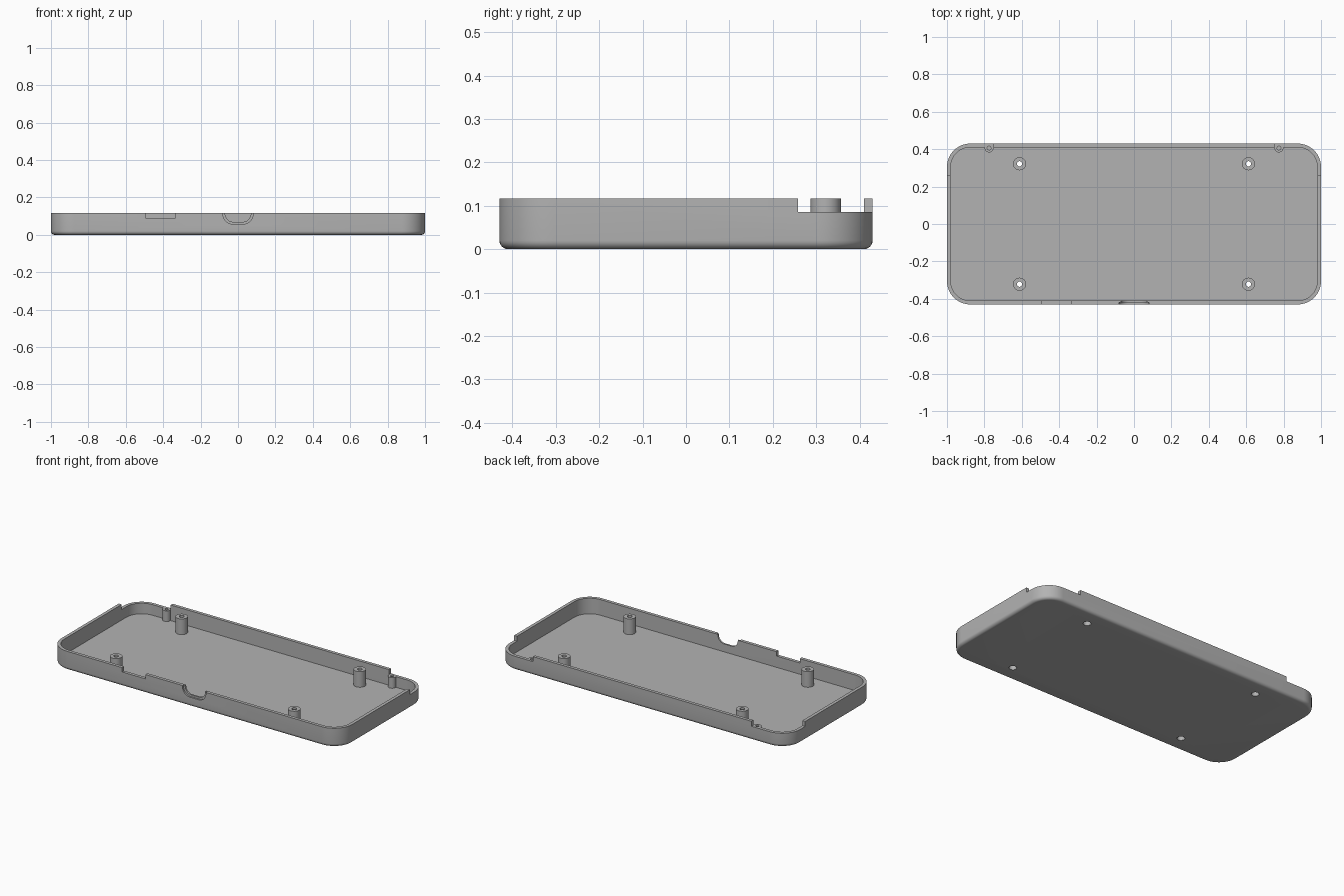
import bpy, bmesh, math

cube = bpy.data.objects.get("Cube")
if cube:
    bpy.data.objects.remove(cube, do_unlink=True)

LX, LY, H = 1.0, 0.43, 0.117      # half length, half depth, height
WALL, FLOOR, LOW = 0.02, 0.02, 0.086
CORNER, FILLET = 0.125, 0.02

grey = bpy.data.materials.new("mid_grey")
grey.use_nodes = True
colour = (0.45, 0.45, 0.45, 1)
grey.diffuse_color = colour
grey.node_tree.nodes["Principled BSDF"].inputs["Base Color"].default_value = colour


def finish(bm, name):
    bmesh.ops.recalc_face_normals(bm, faces=bm.faces)
    mesh = bpy.data.meshes.new(name)
    bm.to_mesh(mesh)
    bm.free()
    mesh.materials.append(grey)
    ob = bpy.data.objects.new(name, mesh)
    bpy.context.collection.objects.link(ob)
    return ob


def smooth(ob):
    bpy.ops.object.select_all(action='DESELECT')
    ob.select_set(True)
    bpy.context.view_layer.objects.active = ob
    bpy.ops.object.shade_smooth_by_angle(angle=math.radians(30))


def loft(rings, name, caps=True):
    """Bridge equal-sized rings; cap the ends or close the loft on itself."""
    bm = bmesh.new()
    loops = [[bm.verts.new(p) for p in ring] for ring in rings]
    pairs = list(zip(loops, loops[1:]))
    if not caps:
        pairs.append((loops[-1], loops[0]))
    for a, b in pairs:
        for i in range(len(a)):
            j = (i + 1) % len(a)
            bm.faces.new((a[i], a[j], b[j], b[i]))
    if caps:
        bm.faces.new(loops[0])
        bm.faces.new(loops[-1])
    return finish(bm, name)


def rounded_ring(inset, z, seg=14):
    r = CORNER - inset
    pts = []
    for k, (sx, sy) in enumerate([(1, 1), (-1, 1), (-1, -1), (1, -1)]):
        for i in range(seg + 1):
            a = math.pi / 2 * (k + i / seg)
            pts.append((sx * (LX - CORNER) + r * math.cos(a),
                        sy * (LY - CORNER) + r * math.sin(a), z))
    return pts


def circle(x, y, r, z, seg=32):
    return [(x + r * math.cos(math.tau * i / seg),
             y + r * math.sin(math.tau * i / seg), z) for i in range(seg)]


def box(x0, x1, y0, y1, z0, z1):
    return loft([[(x0, y0, z), (x1, y0, z), (x1, y1, z), (x0, y1, z)]
                 for z in (z0, z1)], "cutter")


def port(half, bottom, y0, y1, r=0.05, seg=10):
    """U-shaped opening with rounded lower corners."""
    prof = [(half, H + 0.05), (-half, H + 0.05)]
    for cx, start in ((-half + r, math.pi), (half - r, 1.5 * math.pi)):
        for i in range(seg + 1):
            a = start + math.pi / 2 * i / seg
            prof.append((cx + r * math.cos(a), bottom + r + r * math.sin(a)))
    return loft([[(x, y, z) for x, z in prof] for y in (y0, y1)], "cutter")


def cut(ob, cutter):
    cutter.hide_render = True
    mod = ob.modifiers.new("cut", 'BOOLEAN')
    mod.operation, mod.solver, mod.object = 'DIFFERENCE', 'EXACT', cutter
    bpy.context.view_layer.objects.active = ob
    bpy.ops.object.modifier_apply(modifier=mod.name)
    bpy.data.objects.remove(cutter, do_unlink=True)


# Tray shell: rounded bottom edge, straight wall, hollow inside
rings = []
for i in range(7):
    a = math.pi / 2 * i / 6
    rings.append(rounded_ring(FILLET * (1 - math.sin(a)), FILLET * (1 - math.cos(a))))
rings += [rounded_ring(0, H), rounded_ring(WALL, H), rounded_ring(WALL, FLOOR)]
tray = loft(rings, "tray_shell")

# Lowered rear corners
for s in (-1, 1):
    x0, x1 = sorted((s * 0.75, s * 1.1))
    cut(tray, box(x0, x1, 0.258, 0.5, LOW, 0.2))

# Front notch and stepped port opening
cut(tray, box(-0.495, -0.335, -0.5, -0.39, 0.09, 0.2))
cut(tray, port(0.069, 0.069, -0.5, -0.39, 0.045))
cut(tray, port(0.08, 0.058, -0.5, -0.42))

# Screw posts with a through hole and a wider recess from below
for sx in (-1, 1):
    for sy in (-1, 1):
        x, y = sx * 0.612, sy * 0.322
        cut(tray, loft([circle(x, y, 0.022, z) for z in (-0.05, 0.05)], "cutter"))
        side = ("left" if sx > 0 else "right") + ("_rear" if sy > 0 else "_front")
        post = loft([circle(x, y, r, z) for r, z in (
            (0.035, FLOOR), (0.035, H), (0.014, H), (0.014, 0.045),
            (0.022, 0.045), (0.022, FLOOR))], "screw_post_" + side, caps=False)
        smooth(post)

# Small pegs with blind holes, merged into the rear wall
for s in (-1, 1):
    x, y = s * 0.775, 0.406
    cut(tray, loft([circle(x, y, 0.01, z) for z in (0.04, 0.2)], "cutter"))
    peg = loft([circle(x, y, r, z) for r, z in (
        (0.0235, FLOOR), (0.0235, LOW), (0.01, LOW), (0.01, 0.04))],
        "wall_peg_" + ("left" if s > 0 else "right"))
    smooth(peg)

smooth(tray)
